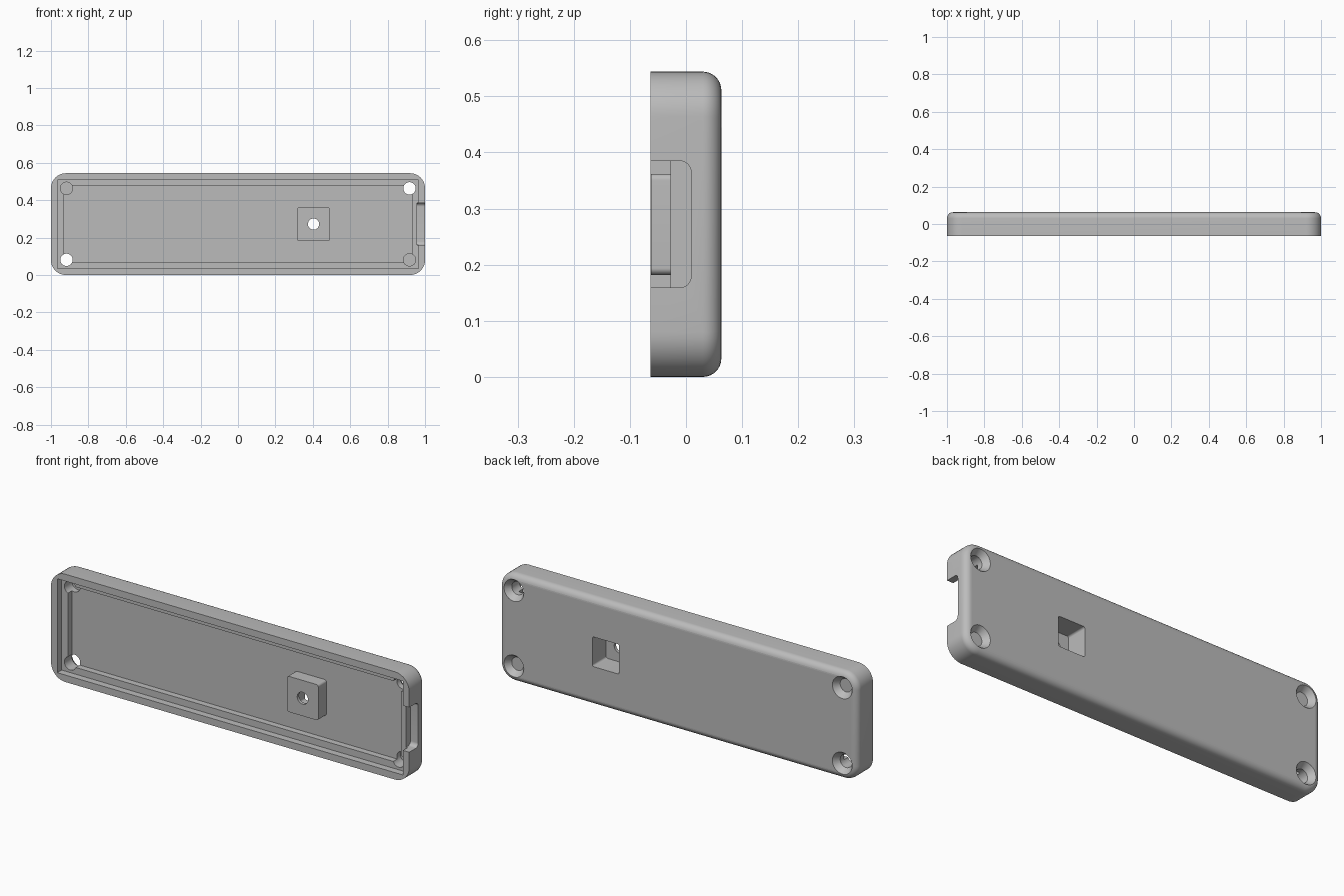
import bpy, bmesh
from mathutils import Matrix, Vector

cube = bpy.data.objects.get("Cube")
if cube:
    bpy.data.objects.remove(cube, do_unlink=True)

grey = bpy.data.materials.new("grey plastic")
grey.use_nodes = True
colour = (0.5, 0.5, 0.5, 1)
grey.diffuse_color = colour
grey.node_tree.nodes["Principled BSDF"].inputs["Base Color"].default_value = colour

MID = 0.272            # half height of the case
BACK = 0.063           # half thickness of the case


def finish(bm, name):
    mesh = bpy.data.meshes.new(name)
    bmesh.ops.recalc_face_normals(bm, faces=bm.faces)
    bm.to_mesh(mesh)
    bm.free()
    mesh.materials.append(grey)
    obj = bpy.data.objects.new(name, mesh)
    bpy.context.collection.objects.link(obj)
    return obj


def box(name, low, high, radius=0, axis=1, back_radius=0):
    """Box with rounded edges along one axis and optionally a rounded back rim."""
    low, high = Vector(low), Vector(high)
    bm = bmesh.new()
    bmesh.ops.create_cube(bm, size=1)
    for v in bm.verts:
        v.co = (low + high) / 2 + v.co * (high - low)
    if radius:
        edges = [e for e in bm.edges
                 if abs((e.verts[0].co - e.verts[1].co)[axis]) > 1e-5]
        bmesh.ops.bevel(bm, geom=edges, offset=radius, segments=10,
                        profile=0.5, affect='EDGES')
    if back_radius:
        rim = [e for e in bm.edges if all(v.co.y > high.y - 1e-5 for v in e.verts)]
        bmesh.ops.bevel(bm, geom=rim, offset=back_radius, segments=8,
                        profile=0.5, affect='EDGES')
    return finish(bm, name)


def cone(name, x, z, y0, y1, r0, r1):
    """Round cutter along y, from radius r0 at y0 to r1 at y1."""
    bm = bmesh.new()
    place = Matrix.Translation((x, (y0 + y1) / 2, z)) @ Matrix.Rotation(-1.5707963, 4, 'X')
    bmesh.ops.create_cone(bm, cap_ends=True, segments=48, radius1=r0, radius2=r1,
                          depth=y1 - y0, matrix=place)
    return finish(bm, name)


def combine(target, other, operation='DIFFERENCE'):
    mod = target.modifiers.new("cut", 'BOOLEAN')
    mod.operation = operation
    mod.solver = 'EXACT'
    mod.object = other
    bpy.ops.object.select_all(action='DESELECT')
    bpy.context.view_layer.objects.active = target
    target.select_set(True)
    bpy.ops.object.modifier_apply(modifier=mod.name)
    bpy.data.objects.remove(other, do_unlink=True)


# Outer shell with rounded corners and a rounded back rim
case = box("case_cover", (-1, -BACK, 0), (1, BACK, 2 * MID), 0.08, 1, 0.033)

# Stepped front cavity
for name, half_x, half_z, floor in (("upper_pocket", 0.965, 0.237, -0.028),
                                    ("lower_pocket", 0.93, 0.203, 0.004)):
    combine(case, box(name, (-half_x, -0.2, MID - half_z), (half_x, floor, MID + half_z)))

# Hollow square post with a screw hole
PX = 0.404
combine(case, box("post", (PX - 0.088, -0.062, MID - 0.09),
                  (PX + 0.088, 0.03, MID + 0.09), 0.012), 'UNION')
combine(case, box("post_recess", (PX - 0.075, -0.047, MID - 0.075),
                  (PX + 0.075, 0.2, MID + 0.075), 0.01))
combine(case, cone("post_hole", PX, MID, -0.2, 0.0, 0.03, 0.03))

# Connector opening in one end
combine(case, box("connector_opening", (0.957, -0.2, MID - 0.113),
                  (1.1, 0.009, MID + 0.113), 0.02, 0))

# Countersunk corner screw holes
for sx in (-1, 1):
    for sz in (-1, 1):
        x, z = sx * 0.917, MID + sz * 0.191
        combine(case, cone("screw_hole", x, z, -0.2, 0.2, 0.033, 0.033))
        combine(case, cone("countersink", x, z, 0.033, BACK + 0.001, 0.033, 0.056))

bpy.ops.object.select_all(action='DESELECT')
case.select_set(True)
bpy.context.view_layer.objects.active = case
bpy.ops.object.shade_smooth_by_angle(angle=0.5)
